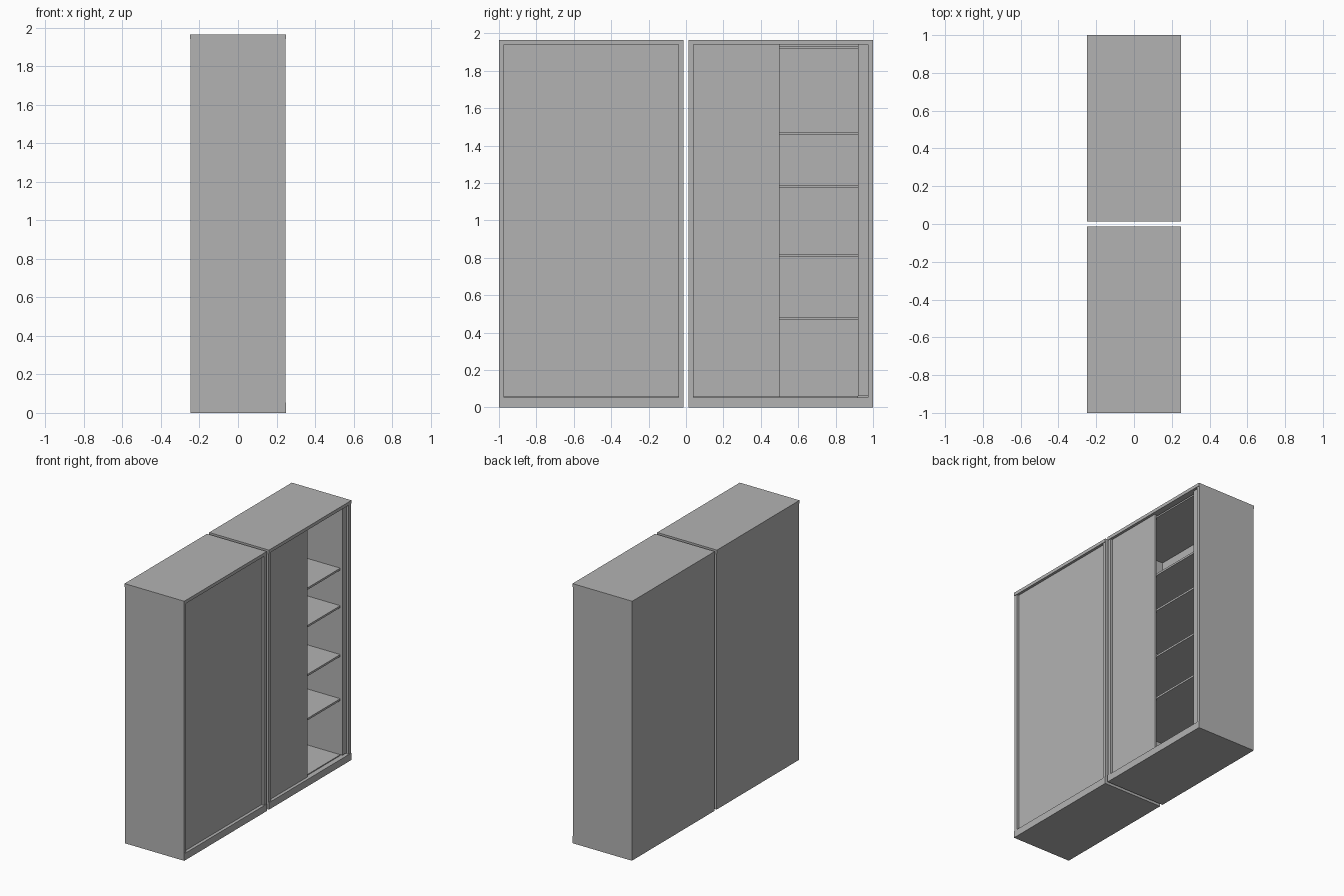
import bpy

if "Cube" in bpy.data.objects:
    bpy.data.objects.remove(bpy.data.objects["Cube"], do_unlink=True)

grey = bpy.data.materials.new("plain_grey")
grey.use_nodes = True
color = (0.45, 0.45, 0.45, 1)
grey.diffuse_color = color
grey.node_tree.nodes["Principled BSDF"].inputs["Base Color"].default_value = color


def box(name, x, y, z):
    """Axis-aligned board given as (low, high) per axis."""
    bpy.ops.mesh.primitive_cube_add(size=1, location=[sum(r) / 2 for r in (x, y, z)])
    ob = bpy.context.object
    ob.name = name
    ob.scale = [r[1] - r[0] for r in (x, y, z)]
    bpy.ops.object.transform_apply(location=False, rotation=False, scale=True)
    ob.data.materials.append(grey)
    return ob


HEIGHT = 1.965
BACK, FRONT = -0.247, 0.246    # carcass depth
EDGE = 0.25                    # slight overhang of top and plinth
SIDE = 0.028                   # side panel thickness
FLOOR, CEIL = 0.053, 1.94      # opening height
DOOR_X = (0.215, 0.23)         # recessed sliding door


def cabinet(name, y0, y1, door_end):
    lo, hi = y0 + SIDE, y1 - SIDE
    # Carcass
    box(name + "_top", (-EDGE, EDGE), (y0, y1), (CEIL, HEIGHT))
    box(name + "_plinth", (BACK, EDGE), (y0, y1), (0, FLOOR))
    box(name + "_side_a", (BACK, FRONT), (y0, lo), (FLOOR, CEIL))
    box(name + "_side_b", (BACK, FRONT), (hi, y1), (FLOOR, CEIL))
    box(name + "_back", (BACK, -0.225), (lo, hi), (FLOOR, CEIL))
    # Door
    box(name + "_door", DOOR_X, (lo, door_end), (FLOOR + 0.003, CEIL))


cabinet("closed_cabinet", -1, -0.013, -0.041)
cabinet("open_cabinet", 0.013, 1, 0.5)

# Inner lining of the open cabinet
INNER = (0.041, 0.92)
box("inner_side_panel", (-0.225, 0.23), (0.92, 0.972), (0.06, CEIL))
box("inner_floor", (-0.225, 0.212), INNER, (FLOOR, 0.06))
box("inner_ceiling", (-0.225, 0.212), INNER, (1.92, 1.932))

# Shelves
for i, z in enumerate((0.484, 0.818, 1.188, 1.472)):
    box(f"shelf_{i + 1}", (-0.225, 0.212), INNER, (z - 0.015, z))
